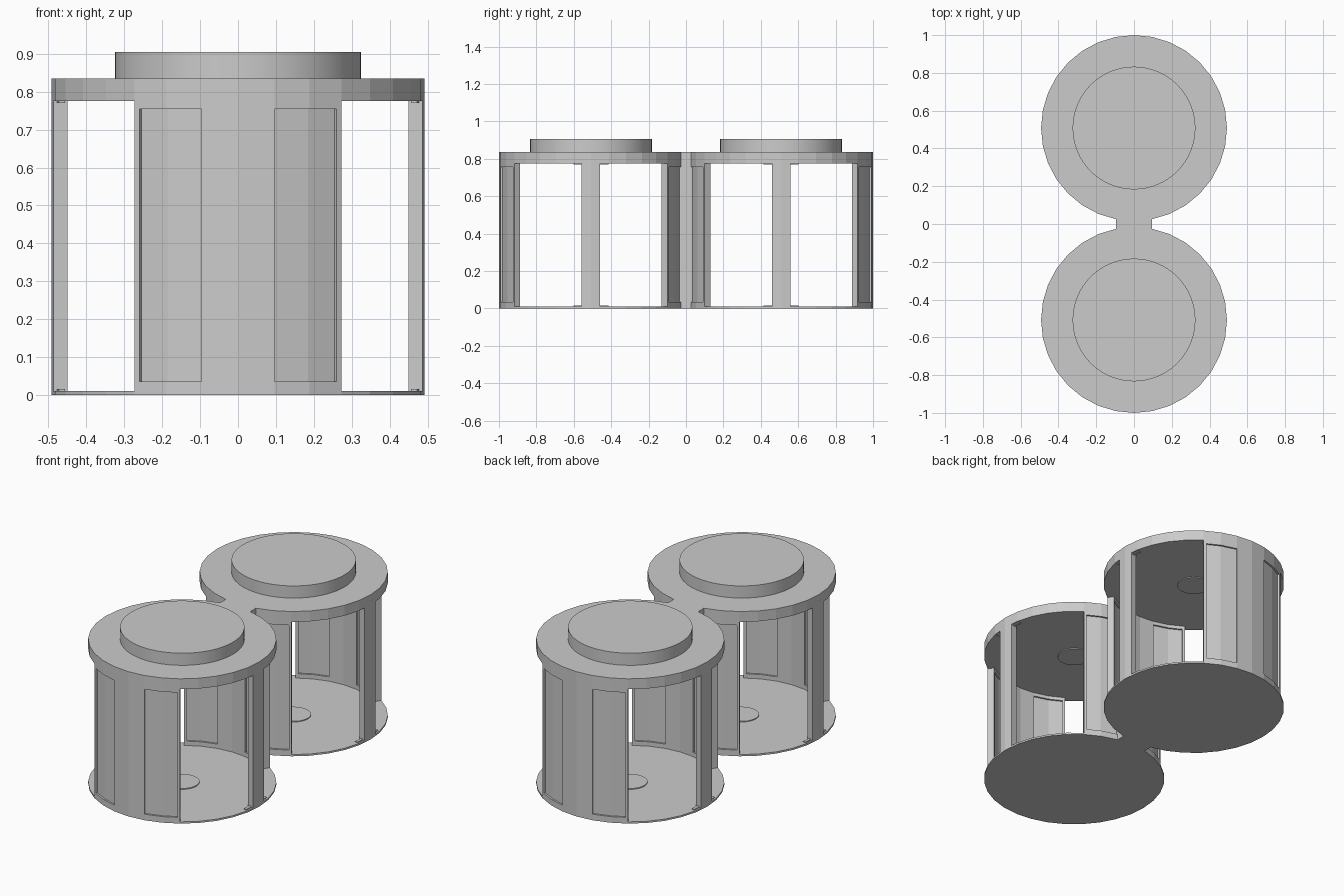
import bpy, bmesh, math

if "Cube" in bpy.data.objects:
    bpy.data.objects.remove(bpy.data.objects["Cube"])

STEP = math.radians(11.25)          # 32-sided drums
CY, R, RI = 0.508, 0.492, 0.455     # drum centre offset, outer and inner wall radius
FLOOR, CEIL, ROOF, TOP = 0.01, 0.775, 0.835, 0.905


def prism(name, pts, z0, z1):
    """Extrude a counter-clockwise outline from z0 to z1."""
    bm = bmesh.new()
    lo = [bm.verts.new((x, y, z0)) for x, y in pts]
    hi = [bm.verts.new((x, y, z1)) for x, y in pts]
    n = len(pts)
    for i in range(n):
        j = (i + 1) % n
        bm.faces.new((lo[i], lo[j], hi[j], hi[i]))
    bm.faces.new(hi)
    bm.faces.new(lo[::-1])
    bmesh.ops.recalc_face_normals(bm, faces=bm.faces)
    me = bpy.data.meshes.new(name)
    bm.to_mesh(me)
    bm.free()
    ob = bpy.data.objects.new(name, me)
    bpy.context.collection.objects.link(ob)
    return ob


def ring_point(r, a, cy):
    """Point at angle a on the flat-sided 32-gon of radius r."""
    off = a % STEP - STEP / 2
    r = r * math.cos(STEP / 2) / math.cos(off)
    return r * math.cos(a), cy + r * math.sin(a)


def arc(name, d0, d1, r0, r1, z0, z1, cy):
    """Curved block between angles d0 and d1 (degrees)."""
    a0, a1 = math.radians(d0), math.radians(d1)
    inner = [k * STEP for k in range(-40, 80) if a0 + 1e-4 < k * STEP < a1 - 1e-4]
    angs = [a0] + inner + [a1]
    pts = [ring_point(r1, a, cy) for a in angs]
    pts += [ring_point(r0, a, cy) for a in reversed(angs)]
    return prism(name, pts, z0, z1)


def disc(name, r, z0, z1, cy, n=32, smooth=False):
    pts = [(r * math.cos(2 * math.pi * i / n), cy + r * math.sin(2 * math.pi * i / n))
           for i in range(n)]
    ob = prism(name, pts, z0, z1)
    if smooth:
        bpy.ops.object.select_all(action='DESELECT')
        ob.select_set(True)
        bpy.context.view_layer.objects.active = ob
        bpy.ops.object.shade_smooth_by_angle()
    return ob


def cut(ob, cutter):
    m = ob.modifiers.new("cut", 'BOOLEAN')
    m.operation, m.solver, m.object = 'DIFFERENCE', 'EXACT', cutter
    bpy.context.view_layer.objects.active = ob
    bpy.ops.object.modifier_apply(modifier=m.name)
    bpy.data.objects.remove(cutter, do_unlink=True)


for tag, cy in (("front", -CY), ("back", CY)):
    # floor, roof slab, raised cap and centre discs
    disc(tag + "_floor", R, 0, FLOOR, cy)
    disc(tag + "_roof", R, CEIL, ROOF, cy)
    disc(tag + "_roof_cap", 0.325, ROOF, TOP, cy, 64, True)
    disc(tag + "_floor_disc", 0.09, FLOOR, FLOOR + 0.005, cy, 32, True)
    disc(tag + "_ceiling_disc", 0.09, CEIL - 0.005, CEIL, cy, 32, True)

    # curved walls with recessed panels on both faces
    for side, mid in (("rear", 90), ("fore", 270)):
        wall = arc(f"{tag}_{side}_wall", mid - 33.75, mid + 33.75, RI, R, FLOOR, CEIL, cy)
        for s in (-1, 1):
            d0, d1 = sorted((mid + s * 11.25, mid + s * 32))
            for r0, r1 in ((R - 0.01, R + 0.03), (RI - 0.03, RI + 0.01)):
                cut(wall, arc("recess_cutter", d0, d1, r0, r1, 0.035, 0.755, cy))

    # side posts with short door-track stops at top and bottom
    for side, mid in (("right", 0), ("left", 180)):
        arc(f"{tag}_{side}_post", mid - 5.8, mid + 5.8, RI, R, FLOOR, CEIL, cy)
        for s in (-1, 1):
            d0, d1 = sorted((mid + s * 5.8, mid + s * 11.25))
            for z in (FLOOR, CEIL - 0.005):
                arc(f"{tag}_{side}_track_stop", d0, d1, RI + 0.01, R - 0.01, z, z + 0.005, cy)

# link block between the two drums
x, ye, ym = 0.096, 0.0255, 0.016
prism("link_block", [(-x, -ye), (0, -ym), (x, -ye), (x, ye), (0, ym), (-x, ye)], 0, ROOF)
